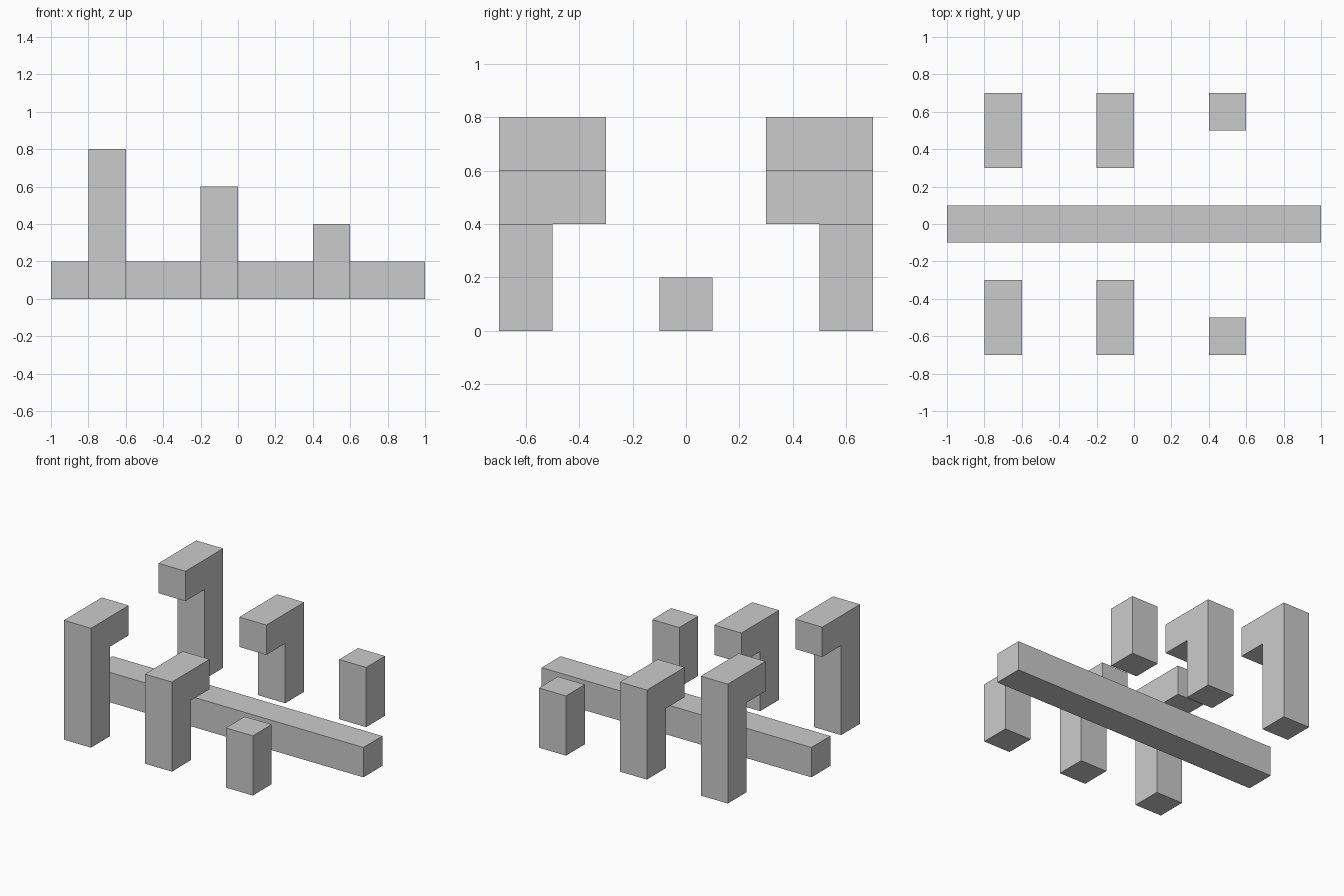
import bpy
import bmesh

if "Cube" in bpy.data.objects:
    bpy.data.objects.remove(bpy.data.objects["Cube"])

grey = bpy.data.materials.new("light_grey")
grey.diffuse_color = (0.6, 0.6, 0.6, 1.0)
grey.use_nodes = True
grey.node_tree.nodes["Principled BSDF"].inputs["Base Color"].default_value = grey.diffuse_color


def extrude_profile(name, profile, x0, x1):
    """Solid made by sweeping a (y, z) outline from x0 to x1."""
    bm = bmesh.new()
    face = bm.faces.new([bm.verts.new((x0, y, z)) for y, z in profile])
    ext = bmesh.ops.extrude_face_region(bm, geom=[face], use_keep_orig=True)
    verts = [v for v in ext["geom"] if isinstance(v, bmesh.types.BMVert)]
    bmesh.ops.translate(bm, verts=verts, vec=(x1 - x0, 0, 0))
    bmesh.ops.recalc_face_normals(bm, faces=bm.faces[:])
    mesh = bpy.data.meshes.new(name)
    bm.to_mesh(mesh)
    bm.free()
    mesh.materials.append(grey)
    obj = bpy.data.objects.new(name, mesh)
    bpy.context.collection.objects.link(obj)
    return obj


def post_profile(height, side, has_arm):
    """Post outline; the optional arm reaches inward at the top."""
    if has_arm:
        pts = [(0.7, 0), (0.7, height), (0.3, height),
               (0.3, height - 0.2), (0.5, height - 0.2), (0.5, 0)]
    else:
        pts = [(0.7, 0), (0.7, height), (0.5, height), (0.5, 0)]
    return [(side * y, z) for y, z in pts]


# Long centre beam
extrude_profile("centre_beam",
                [(-0.1, 0), (0.1, 0), (0.1, 0.2), (-0.1, 0.2)], -1.0, 1.0)

# Mirrored rows of posts, stepping down from left to right
for row, side in (("front", -1), ("back", 1)):
    for name, x, height, has_arm in (("tall_hooked_post", -0.8, 0.8, True),
                                     ("middle_hooked_post", -0.2, 0.6, True),
                                     ("short_post", 0.4, 0.4, False)):
        extrude_profile(f"{row}_{name}",
                        post_profile(height, side, has_arm), x, x + 0.2)
